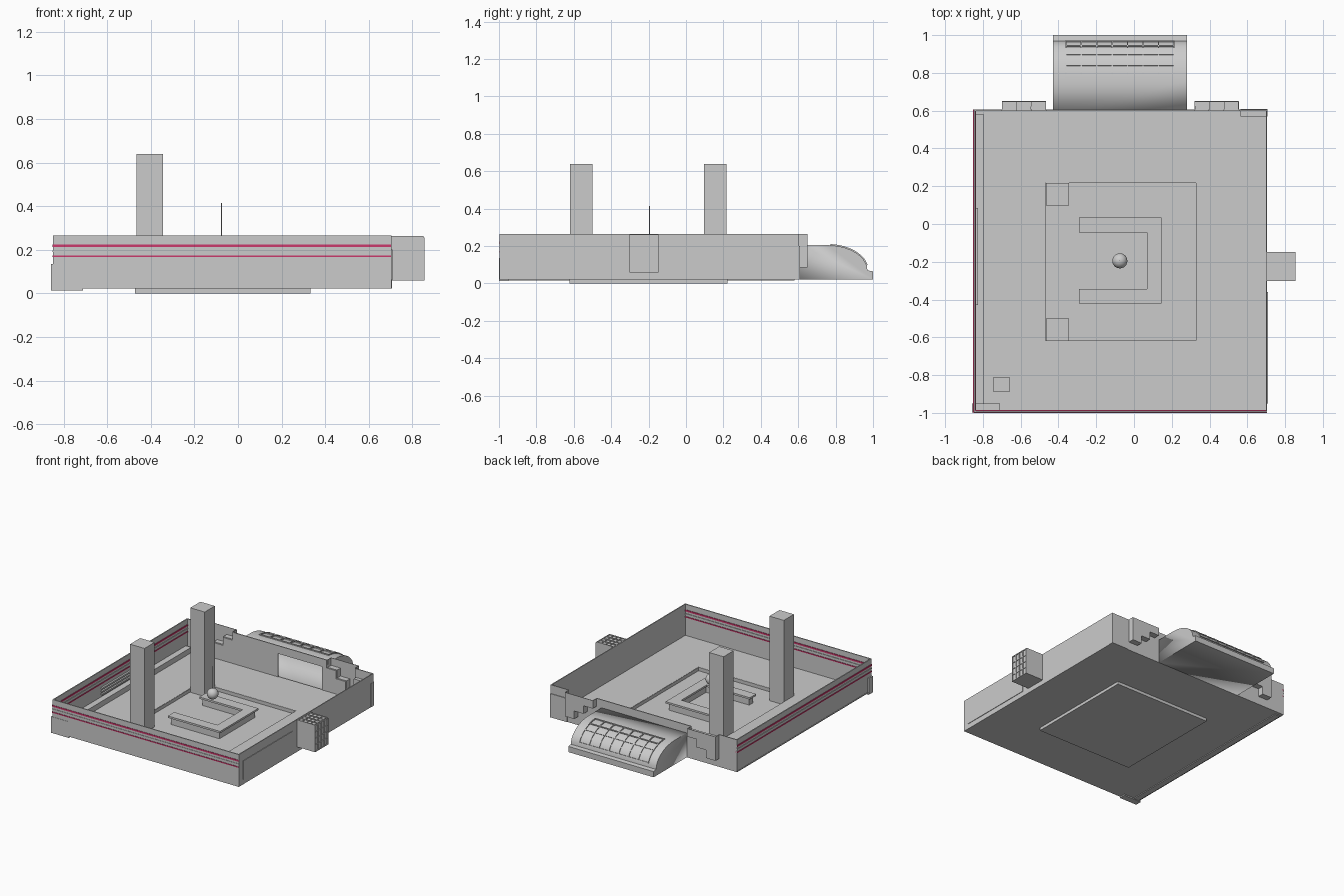
import bpy, bmesh, math
from mathutils import Vector

if "Cube" in bpy.data.objects:
    bpy.data.objects.remove(bpy.data.objects["Cube"])

CX = -0.0725  # symmetry line of the room


def finish(name, bm, mat=None):
    bmesh.ops.recalc_face_normals(bm, faces=bm.faces)
    me = bpy.data.meshes.new(name)
    bm.to_mesh(me)
    bm.free()
    ob = bpy.data.objects.new(name, me)
    bpy.context.collection.objects.link(ob)
    if mat:
        me.materials.append(mat)
    return ob


def prism(name, pts, axis, a, b, drop=None, thick=0, mat=None):
    """Extrude a 2D outline along an axis; optionally open faces and give it a shell."""
    def co(p, t):
        c = list(p)
        c.insert(axis, t)
        return c
    bm = bmesh.new()
    lo = [bm.verts.new(co(p, a)) for p in pts]
    hi = [bm.verts.new(co(p, b)) for p in pts]
    bm.faces.new(lo)
    bm.faces.new(hi)
    n = len(pts)
    for i in range(n):
        j = (i + 1) % n
        bm.faces.new((lo[i], lo[j], hi[j], hi[i]))
    bmesh.ops.recalc_face_normals(bm, faces=bm.faces)
    if drop:
        gone = [f for f in bm.faces if drop(f.calc_center_median(), f.normal)]
        bmesh.ops.delete(bm, geom=gone, context='FACES')
    me_ob = finish_keep(name, bm, mat)
    if thick:
        m = me_ob.modifiers.new("shell", 'SOLIDIFY')
        m.thickness = thick
        m.offset = -1
    return me_ob


def finish_keep(name, bm, mat):
    me = bpy.data.meshes.new(name)
    bm.to_mesh(me)
    bm.free()
    ob = bpy.data.objects.new(name, me)
    bpy.context.collection.objects.link(ob)
    if mat:
        me.materials.append(mat)
    return ob


def box(name, x0, x1, y0, y1, z0, z1, **kw):
    return prism(name, [(x0, y0), (x1, y0), (x1, y1), (x0, y1)], 2, z0, z1, **kw)


def smooth(ob):
    bpy.ops.object.select_all(action='DESELECT')
    ob.select_set(True)
    bpy.context.view_layer.objects.active = ob
    bpy.ops.object.shade_smooth_by_angle(angle=math.radians(35))


red = bpy.data.materials.new("stripe_red")
red.diffuse_color = (0.6, 0.04, 0.15, 1)
red.use_nodes = True
red.node_tree.nodes["Principled BSDF"].inputs["Base Color"].default_value = red.diffuse_color

# floor with a sunken square in the middle
floor = box("floor", -0.85, 0.705, -0.997, 0.605, 0.022, 0.03)
cutter = box("pit_cutter", -0.47, 0.33, -0.62, 0.22, -0.1, 0.2)
cutter.hide_render = True
cutter.hide_viewport = True
cut = floor.modifiers.new("pit", 'BOOLEAN')
cut.operation = 'DIFFERENCE'
cut.object = cutter
box("sunken_floor", -0.472, 0.332, -0.622, 0.222, 0, 0.029,
    drop=lambda c, n: n.z > 0.5, thick=0.006)

# front, left and right walls
H = 0.265
box("front_wall", -0.848, 0.705, -0.997, -0.989, 0.022, H)
box("left_wall", -0.848, -0.84, -0.997, 0.605, 0.022, H)
box("right_wall", 0.698, 0.705, -0.997, 0.605, 0.022, H)

# back wall with two stepped niches and a doorway
xs = [-0.70 + i * 0.235 / 3 for i in range(4)]
steps = [(xs[0], H)]
for i in range(3):
    z = 0.085 + 0.06 * i
    steps += [(xs[i], z), (xs[i + 1], z)]
steps.append((xs[3], H))
mirrored = [(2 * CX - x, z) for x, z in steps]
outline = ([(-0.848, 0.022), (-0.848, H)] + steps + mirrored[::-1] +
           [(0.705, H), (0.705, 0.022), (0.28, 0.022), (0.28, 0.205),
            (-0.085, 0.205), (-0.085, 0.022)])
prism("back_wall", outline, 1, 0.598, 0.605)
for side, pts in (("left", steps), ("right", mirrored)):
    prism(side + "_stepped_niche", pts, 1, 0.605, 0.65,
          drop=lambda c, n: c.y < 0.606 or c.z > H - 0.001, thick=0.005)

# stripes running through the front and left walls
for name, z, h, mat in (("upper", 0.218, 0.012, red), ("middle", 0.193, 0.006, None),
                        ("lower", 0.17, 0.008, red)):
    box(name + "_front_stripe", -0.85, 0.703, -1.0, -0.985, z - h / 2, z + h / 2, mat=mat)
    box(name + "_left_stripe", -0.852, -0.836, -0.997, 0.605, z - h / 2, z + h / 2, mat=mat)

# low ledge and dark vent on the left wall, corner blocks, wall panel
box("left_ledge", -0.84, -0.795, -0.95, 0.58, 0.016, 0.07)
for i in range(3):
    z = 0.085 + i * 0.022
    box("vent_slat", -0.841, -0.826, -0.43, 0.085, z, z + 0.012)
box("front_corner_block", -0.858, -0.71, -0.999, -0.95, 0.013, 0.135)
box("back_corner_block", 0.565, 0.707, 0.57, 0.61, 0.022, 0.2)
box("right_wall_panel", 0.70, 0.709, -0.95, -0.36, 0.06, 0.2)
box("floor_box", -0.745, -0.66, -0.89, -0.81, 0.03, 0.1)

# pillars
for y in (-0.62, 0.097):
    box("pillar", -0.465, -0.345, y, y + 0.12, 0.004, 0.64)

# U-shaped counter with overhanging top
def counter(name, d, z0, z1):
    pts = [(-0.29 + d, -0.42 + d), (0.145 - d, -0.42 + d), (0.145 - d, 0.035 - d),
           (-0.29 + d, 0.035 - d), (-0.29 + d, -0.045 + d), (0.07 + d, -0.045 + d),
           (0.07 + d, -0.345 - d), (-0.29 + d, -0.345 - d)]
    prism(name, pts, 2, z0, z1)


counter("counter_body", 0.016, 0.004, 0.056)
counter("counter_top", 0, 0.056, 0.07)

# hanging globe lamp
bm = bmesh.new()
bmesh.ops.create_uvsphere(bm, u_segments=24, v_segments=14, radius=0.04)
lamp = finish("lamp_globe", bm)
lamp.location = (-0.075, -0.195, 0.21)
smooth(lamp)
bm = bmesh.new()
bmesh.ops.create_cone(bm, cap_ends=True, segments=8, radius1=0.002, radius2=0.002, depth=0.17)
wire = finish("lamp_wire", bm)
wire.location = (-0.075, -0.195, 0.33)

# curved bay at the back
curve = [(0.755 + 0.215 * math.sin(t), 0.07 + 0.135 * math.cos(t))
         for t in (i * math.pi / 20 for i in range(11))]
profile = [(0.605, 0.022), (0.605, 0.205)] + curve + [(1.0, 0.065), (1.0, 0.022)]
bay = prism("curved_bay", profile, 0, -0.43, 0.28,
            drop=lambda c, n: c.y < 0.606, thick=0.005)
smooth(bay)

# window bars over the curve
def offset(t, d):
    return (0.755 + (0.215 + d) * math.sin(t), 0.07 + (0.135 + d) * math.cos(t))


angles = [0.1 + i * 1.25 / 10 for i in range(11)]
band = [offset(t, 0.006) for t in angles] + [offset(t, -0.002) for t in reversed(angles)]
for i in range(8):
    x = -0.365 + i * 0.573 / 7
    prism("bay_rib", band, 0, x, x + 0.007)
for i in range(5):
    t = angles[0] + i * 1.25 / 4
    e = 0.02
    prism("bay_crossbar", [offset(t - e, 0.006), offset(t + e, 0.006),
                           offset(t + e, -0.002), offset(t - e, -0.002)], 0, -0.365, 0.215)

# box on the right wall with grilles on its outer and top faces
X0, X1, Y0, Y1, Z0, Z1 = 0.705, 0.85, -0.303, -0.147, 0.058, 0.257
box("side_box", X0, X1, Y0, Y1, Z0, Z1)
w = 0.006
for i in range(5):
    y = Y0 + i * (Y1 - Y0 - w) / 4
    z = Z0 + i * (Z1 - Z0 - w) / 4
    x = X0 + i * (X1 - X0 - w) / 4
    box("grille_upright", X1, X1 + 0.005, y, y + w, Z0, Z1)
    box("grille_rail", X1, X1 + 0.005, Y0, Y1, z, z + w)
    box("grille_top_long", X0, X1, y, y + w, Z1, Z1 + 0.005)
    box("grille_top_cross", x, x + w, Y0, Y1, Z1, Z1 + 0.005)
